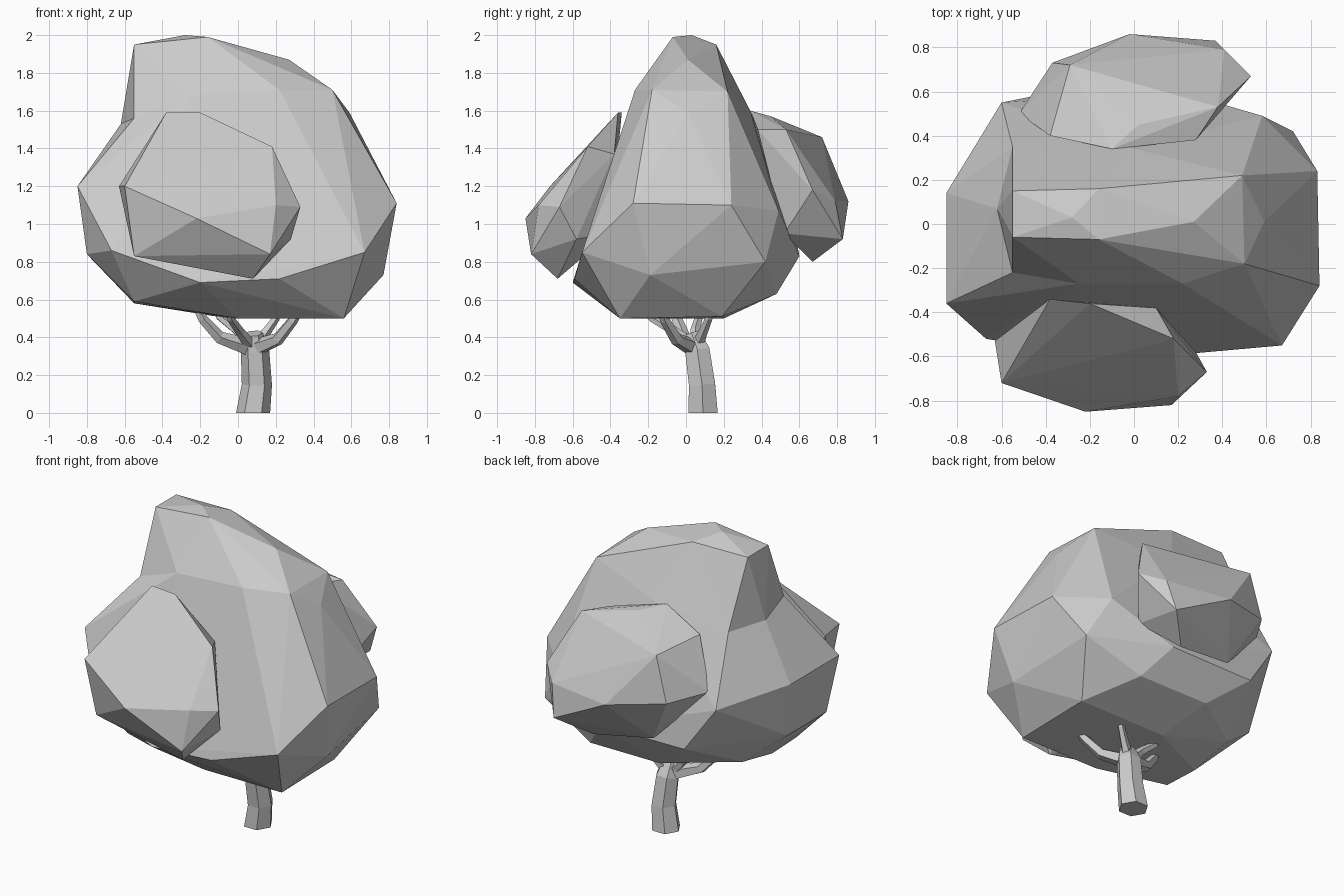
import bpy, bmesh, math
from mathutils import Vector

if "Cube" in bpy.data.objects:
    bpy.data.objects.remove(bpy.data.objects["Cube"])


def finish(name, bm):
    bmesh.ops.recalc_face_normals(bm, faces=bm.faces)
    me = bpy.data.meshes.new(name)
    bm.to_mesh(me)
    bm.free()
    ob = bpy.data.objects.new(name, me)
    bpy.context.collection.objects.link(ob)
    return ob


def clump(name, corners, dents=(), push=Vector((0, 0, 0))):
    """Faceted leaf mass: hull of its corners; dents are pushed out for the hull, then pulled back."""
    bm = bmesh.new()
    for c in corners:
        bm.verts.new(c)
    dv = [bm.verts.new(Vector(c) + push) for c in dents]
    bmesh.ops.convex_hull(bm, input=bm.verts[:], use_existing_faces=False)
    for v in dv:
        if v.is_valid:
            v.co -= push
    loose = [v for v in bm.verts if not v.link_faces]
    bmesh.ops.delete(bm, geom=loose, context='VERTS')
    return finish(name, bm)


def limb(name, path, radii, sides=6):
    """Tapered faceted tube along a path."""
    bm = bmesh.new()
    pts = [Vector(p) for p in path]
    rings = []
    for i, p in enumerate(pts):
        d = (pts[min(i + 1, len(pts) - 1)] - pts[max(i - 1, 0)]).normalized()
        if i == 0 and p.z == 0:
            d = Vector((0, 0, 1))
        q = Vector((0, 0, 1)).rotation_difference(d)
        rings.append([bm.verts.new(p + q @ Vector((radii[i] * math.cos(a), radii[i] * math.sin(a), 0)))
                      for a in (2 * math.pi * k / sides for k in range(sides))])
    for a, b in zip(rings, rings[1:]):
        for k in range(sides):
            n = (k + 1) % sides
            bm.faces.new((a[k], a[n], b[n], b[k]))
    bm.faces.new(rings[0])
    bm.faces.new(rings[-1])
    return finish(name, bm)


# main crown, listed from top to bottom
top = [(-.28, .03, 2), (-.16, -.07, 1.99), (-.55, -.06, 1.95), (-.55, .15, 1.95),
       (-.16, .16, 1.95), (.27, .01, 1.87)]
shoulder = [(.5, -.18, 1.71), (.49, .22, 1.7), (.59, .01, 1.59), (-.25, -.27, 1.68),
            (.22, -.27, 1.71), (0, .34, 1.6)]
belt = [(.84, -.28, 1.11), (.83, .24, 1.1), (.58, .49, 1.07), (-.85, -.36, 1.2),
        (-.85, .14, 1.2), (-.6, .55, 1.12)]
skirt = [(.67, -.55, .85), (.77, -.19, .73), (.72, .42, .8), (.2, .6, .83), (-.4, .59, .83),
         (-.8, .1, .84), (-.8, -.3, .84), (-.67, -.52, .86), (-.2, -.6, .69), (.22, -.59, .71)]
under = [(.56, -.35, .5), (.56, .19, .51), (-.05, .2, .5), (.35, .48, .63), (-.15, .48, .63),
         (-.55, .2, .64), (-.55, -.1, .58), (-.55, -.35, .59), (0, -.35, .5)]
notch = [(-.55, -.22, 1.56), (-.62, .07, 1.53), (-.55, .35, 1.54)]
clump("main_crown", top + shoulder + belt + skirt + under, notch, Vector((-.15, 0, .02)))

# front and back leaf clumps, sunk into the crown
clump("front_clump", [
    (-.38, -.34, 1.59), (-.2, -.36, 1.59), (.18, -.52, 1.41), (.1, -.38, 1.37), (.33, -.67, 1.09),
    (.2, -.78, 1.1), (-.22, -.85, 1.03), (.17, -.82, .84), (.08, -.68, .71), (-.6, -.72, 1.2),
    (-.55, -.67, .83), (-.63, -.53, 1.2), (.28, -.58, .92), (-.45, -.4, .95), (.1, -.4, .95)])
clump("back_clump", [
    (-.1, .34, 1.6), (-.38, .4, 1.5), (.02, .45, 1.57), (.28, .38, 1.5), (.38, .53, 1.5),
    (-.29, .72, 1.46), (.53, .67, 1.18), (.41, .79, 1.12), (-.02, .86, 1.12), (.37, .83, .92),
    (-.37, .73, 1.17), (-.52, .5, 1.2), (.2, .67, .8), (-.2, .62, .86), (.4, .52, .95)])

# trunk and forked branches
limb("trunk", [(.08, .09, 0), (.1, .085, .15), (.09, .06, .33), (.08, .03, .42)],
     [.09, .08, .075, .05])
ends = [
    [(-.1, -.01, .4), (-.19, -.05, .5), (-.23, -.07, .58)],
    [(.21, -.05, .39), (.29, -.11, .49), (.34, -.14, .57)],
    [(.01, -.06, .43), (-.04, -.18, .5), (-.06, -.24, .57)],
    [(.15, .09, .43), (.2, .12, .5), (.22, .14, .57)],
    [(-.01, .05, .44), (-.1, .07, .51), (-.13, .08, .57)],
]
for i, e in enumerate(ends):
    r = 1 if i < 2 else .75
    limb(f"branch_{i + 1}", [(.08, .05, .34)] + e, [.05 * r, .035 * r, .028 * r, .02 * r], 5)
